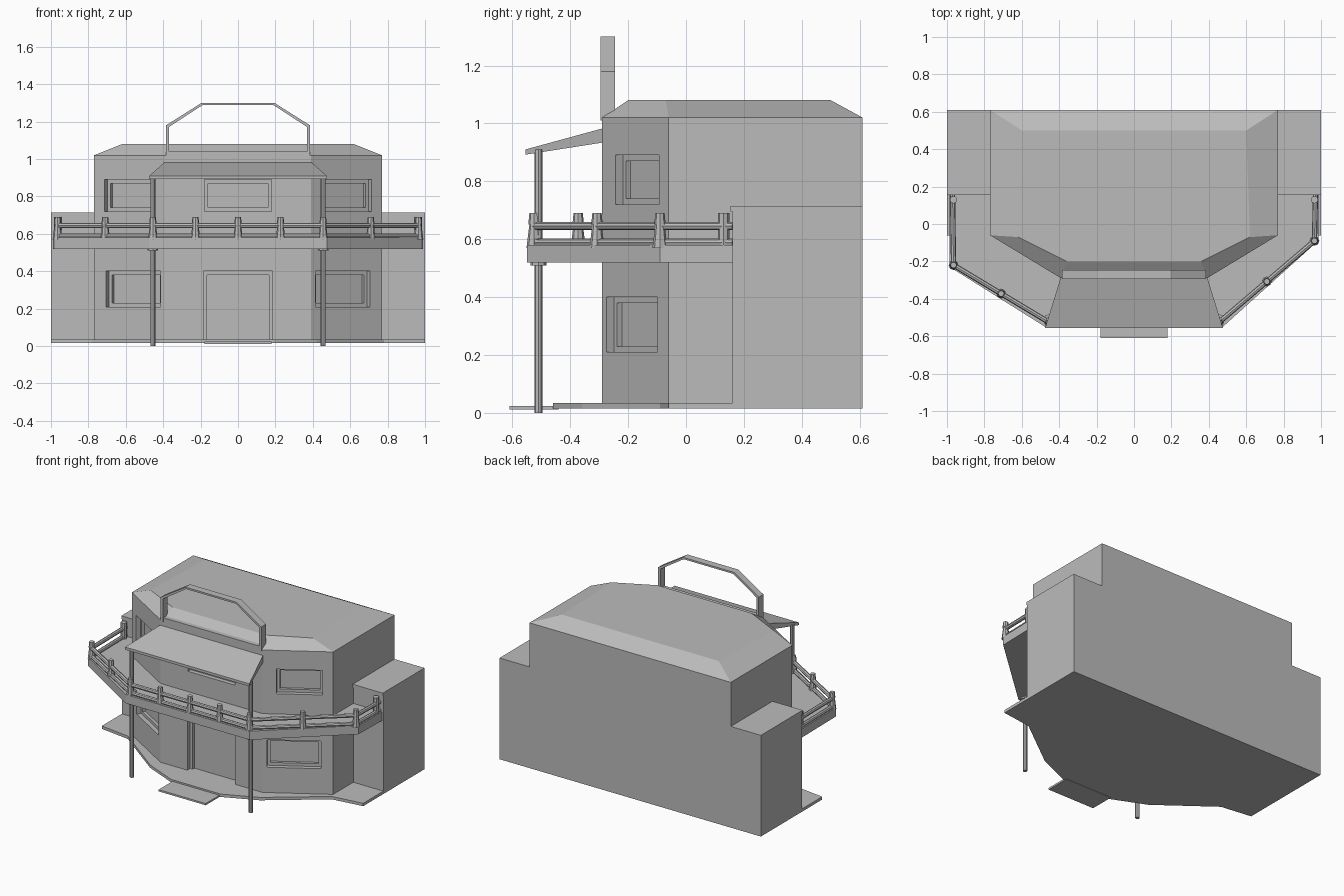
import bpy, bmesh, math
from mathutils import Vector, Matrix

if "Cube" in bpy.data.objects:
    bpy.data.objects.remove(bpy.data.objects["Cube"])

grey = bpy.data.materials.new("plain_grey")
grey.diffuse_color = (0.5, 0.5, 0.5, 1)
grey.use_nodes = True
grey.node_tree.nodes["Principled BSDF"].inputs["Base Color"].default_value = grey.diffuse_color


def finish(name, bm):
    bmesh.ops.recalc_face_normals(bm, faces=bm.faces)
    me = bpy.data.meshes.new(name)
    bm.to_mesh(me)
    bm.free()
    me.materials.append(grey)
    ob = bpy.data.objects.new(name, me)
    bpy.context.collection.objects.link(ob)
    return ob


def prism(name, outline, z0, z1, top=None, z2=None):
    """Extrude an outline upward, optionally ending in a sloped hip."""
    bm = bmesh.new()
    rings = [(outline, z0), (outline, z1)]
    if top:
        rings.append((top, z2))
    vs = [[bm.verts.new((x, y, z)) for x, y in pts] for pts, z in rings]
    n = len(outline)
    bm.faces.new(vs[0])
    bm.faces.new(vs[-1])
    for a, b in zip(vs, vs[1:]):
        for i in range(n):
            j = (i + 1) % n
            bm.faces.new((a[i], a[j], b[j], b[i]))
    return finish(name, bm)


def box(name, centre, size, turn=0.0):
    bm = bmesh.new()
    m = (Matrix.Translation(centre) @ Matrix.Rotation(turn, 4, 'Z')
         @ Matrix.Diagonal((*size, 1)))
    bmesh.ops.create_cube(bm, size=1, matrix=m)
    return finish(name, bm)


def bar(name, p, q, r, r2=None, sides=8):
    p, q = Vector(p), Vector(q)
    d = q - p
    m = Matrix.Translation((p + q) / 2) @ d.to_track_quat('Z', 'Y').to_matrix().to_4x4()
    bm = bmesh.new()
    bmesh.ops.create_cone(bm, cap_ends=True, segments=sides, radius1=r,
                          radius2=r if r2 is None else r2, depth=d.length, matrix=m)
    return finish(name, bm)


def both(half):
    """Right-hand outline points (back to front) plus their mirror."""
    return half + [(-x, y) for x, y in reversed(half)]


# main house body with hipped roof
wall = [(0.77, 0.61), (0.77, -0.06), (0.39, -0.29)]
roof = [(0.60, 0.50), (0.62, -0.07), (0.36, -0.20)]
house = prism("house_body", both(wall), 0.02, 1.02, both(roof), 1.08)

# recesses for the door and windows: (x, y, turn, width, z0, z1)
slant = math.atan2(0.23, 0.38)
openings = [(0, -0.29, 0, 0.37, 0.03, 0.40), (0, -0.29, 0, 0.36, 0.72, 0.89)]
for s in (1, -1):
    openings.append((s * 0.56, -0.187, s * slant, 0.34, 0.21, 0.40))
    openings.append((s * 0.59, -0.169, s * slant, 0.29, 0.72, 0.89))
for x, y, turn, w, z0, z1 in openings:
    for margin, depth in ((0, 0.03), (0.02, 0.05)):
        low = z0 if z0 < 0.1 else z0 + margin
        cut = box("cutter", (x, y, (low + z1 - margin) / 2),
                  (w - 2 * margin, depth * 2, z1 - margin - low), turn)
        cut.hide_render = True
        mod = house.modifiers.new("recess", 'BOOLEAN')
        mod.operation = 'DIFFERENCE'
        mod.solver = 'EXACT'
        mod.object = cut
        bpy.context.view_layer.objects.active = house
        bpy.ops.object.modifier_apply(modifier=mod.name)
        bpy.data.objects.remove(cut)

# side wings with thin caps
for s, side in ((1, "right"), (-1, "left")):
    box(f"{side}_wing", (s * 0.885, 0.385, 0.36), (0.23, 0.45, 0.68))
    box(f"{side}_wing_cap", (s * 0.885, 0.382, 0.705), (0.23, 0.456, 0.02))

# ground slab and front step
base = [(1.0, 0.61), (1.0, -0.06), (0.78, -0.09), (0.42, -0.36), (0.19, -0.46)]
prism("ground_slab", both(base), 0.015, 0.035)
box("front_step", (0, -0.525, 0.018), (0.36, 0.17, 0.012))

# balcony floor wrapped around the front walls, wider on the left corner
outer = [(-0.99, 0.16), (-0.985, -0.23), (-0.475, -0.55),
         (0.475, -0.55), (0.985, -0.09), (0.99, 0.16)]
inner = [(0.76, 0.16), (0.76, -0.055), (0.387, -0.28),
         (-0.387, -0.28), (-0.76, -0.055), (-0.76, 0.16)]
prism("balcony_floor", outer + inner, 0.52, 0.58)

# balcony railing
path = [(-0.97, 0.16), (-0.965, -0.22), (-0.455, -0.525),
        (0.455, -0.525), (0.965, -0.09), (0.97, 0.16)]
for i, (a, b) in enumerate(zip(path, path[1:])):
    for z, r in ((0.645, 0.014), (0.588, 0.014)):
        bar("balcony_rail", (*a, z), (*b, z), r)
    count = {0: 1, 2: 4, 4: 1}.get(i, 2)
    for k in range(count):
        t = k / count
        if i == 0:
            continue
        x, y = a[0] + (b[0] - a[0]) * t, a[1] + (b[1] - a[1]) * t
        bar("railing_post", (x, y, 0.57), (x, y, 0.66), 0.026, 0.015)
        bar("railing_post_cap", (x, y, 0.65), (x, y, 0.69), 0.02, 0.016)
bar("railing_post", (-0.965, 0.13, 0.57), (-0.965, 0.13, 0.69), 0.02)
bar("railing_post", (0.965, 0.13, 0.57), (0.965, 0.13, 0.69), 0.02)

# tall posts carrying the canopy
for s in (1, -1):
    bar("canopy_post", (s * 0.455, -0.51, 0), (s * 0.455, -0.51, 0.91), 0.014)
    bar("canopy_post_collar", (s * 0.455, -0.51, 0.51), (s * 0.455, -0.51, 0.6), 0.028)

# sloping canopy over the balcony
bm = bmesh.new()
corners = [(-0.39, -0.28, 0.985), (0.39, -0.28, 0.985),
           (0.475, -0.555, 0.91), (-0.475, -0.555, 0.91)]
up = [bm.verts.new(c) for c in corners]
dn = [bm.verts.new((x, y, z - (0.05 if y > -0.3 else 0.018))) for x, y, z in corners]
bm.faces.new(up)
bm.faces.new(dn)
for i in range(4):
    j = (i + 1) % 4
    bm.faces.new((up[i], up[j], dn[j], dn[i]))
finish("canopy", bm)

# open sign frame above the front roof edge
frame = [(0.385, 1.01), (0.385, 1.18), (0.195, 1.30)]
inside = [(0.368, 1.01), (0.368, 1.172), (0.19, 1.288)]
ring = both(frame) + list(reversed(both(inside)))
arch = prism("sign_frame", ring, -0.025, 0.025)
arch.data.transform(Matrix.Translation((0, -0.27, 0)) @ Matrix.Rotation(math.pi / 2, 4, 'X'))
box("sign_frame_sill", (0, -0.265, 1.025), (0.77, 0.05, 0.03))
